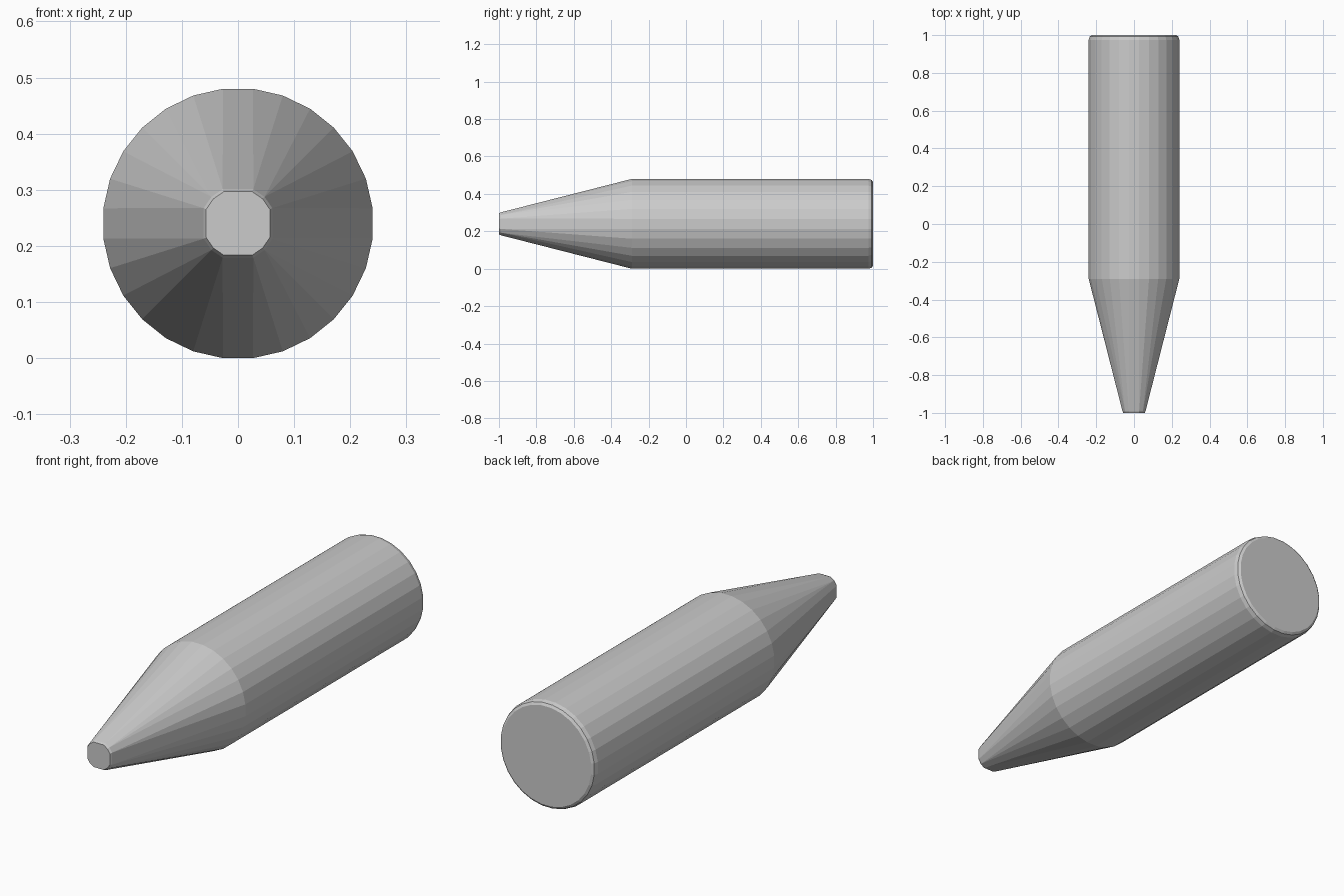
import bpy, bmesh
from math import sin, cos, pi, radians

cube = bpy.data.objects.get("Cube")
if cube:
    bpy.data.objects.remove(cube, do_unlink=True)

SIDES = 28
CENTRE_Z = 0.24

grey = bpy.data.materials.new("light grey")
grey.use_nodes = True
colour = (0.6, 0.6, 0.6, 1)
grey.diffuse_color = colour
grey.node_tree.nodes["Principled BSDF"].inputs["Base Color"].default_value = colour


def round_angle(i):
    return 2 * pi * (i + 0.5) / SIDES


def tip_angle(i):
    # The blunt tip has three corners per quarter turn
    quarter, step = divmod(i, SIDES // 4)
    corner = 24 if step < 2 else 45 if step < 5 else 66
    return radians(90 * quarter + corner)


# Rings from tip to rear: position along y, radius, corner angles
rings = [
    (-1.0, 0.062, tip_angle),
    (-0.99, 0.067, tip_angle),
    (-0.29, 0.2415, round_angle),
    (0.975, 0.2415, round_angle),
    (0.993, 0.236, round_angle),
    (1.0, 0.225, round_angle),
]

bm = bmesh.new()
loops = []
for y, radius, angle in rings:
    loops.append([
        bm.verts.new((radius * sin(angle(i)), y, CENTRE_Z + radius * cos(angle(i))))
        for i in range(SIDES)
    ])

# Side walls and the two flat ends
for a, b in zip(loops, loops[1:]):
    for i in range(SIDES):
        j = (i + 1) % SIDES
        bm.faces.new((a[i], a[j], b[j], b[i]))
bm.faces.new(loops[0])
bm.faces.new(loops[-1])
bmesh.ops.remove_doubles(bm, verts=bm.verts[:], dist=0.0005)
bmesh.ops.recalc_face_normals(bm, faces=bm.faces[:])

mesh = bpy.data.meshes.new("tapered_rod")
bm.to_mesh(mesh)
bm.free()
mesh.materials.append(grey)
rod = bpy.data.objects.new("tapered_rod", mesh)
bpy.context.collection.objects.link(rod)
